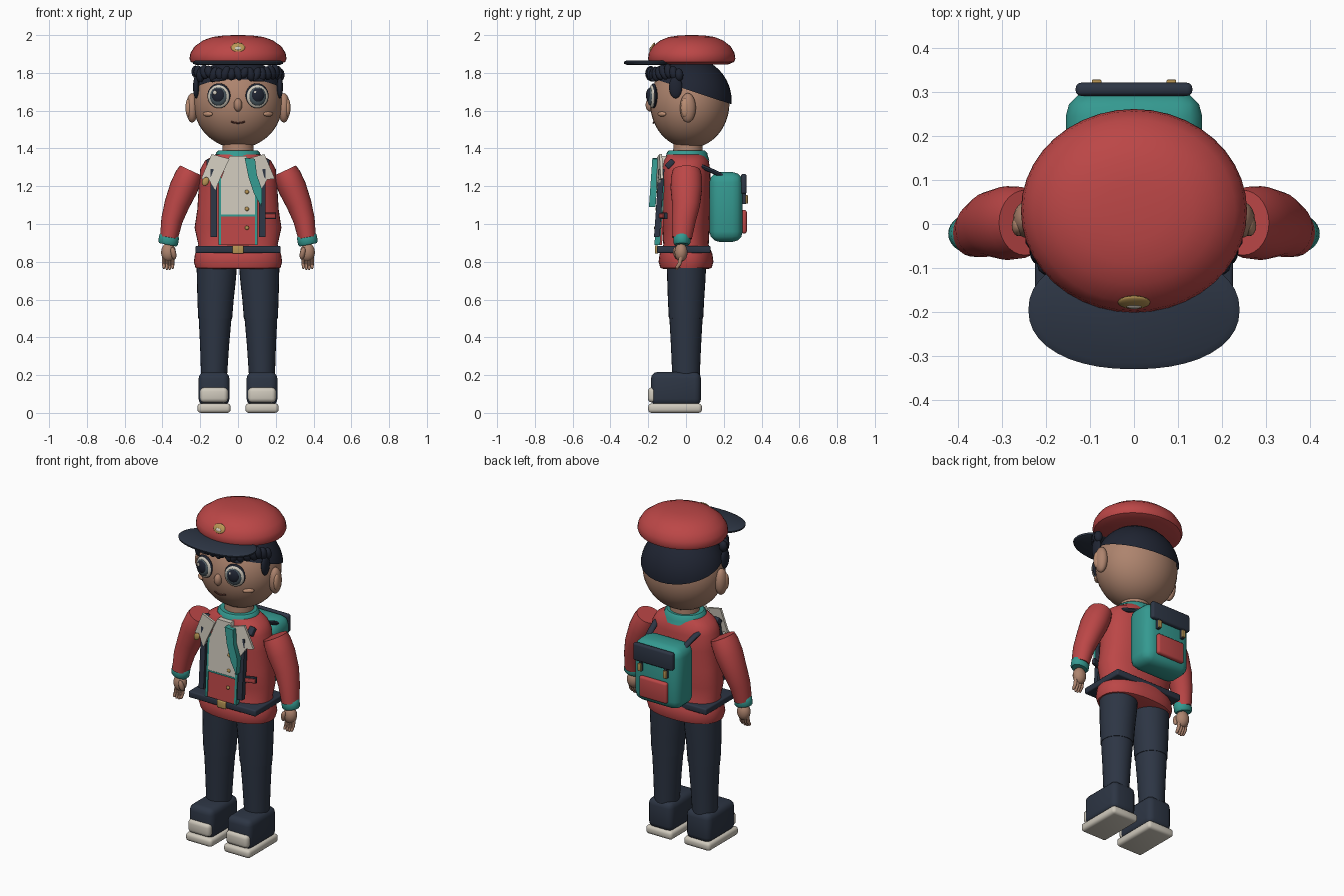
import bpy, bmesh, math, random
from mathutils import Vector, Matrix, Euler

random.seed(4)
if "Cube" in bpy.data.objects:
    bpy.data.objects.remove(bpy.data.objects["Cube"])
parts = []


def material(name, r, g, b):
    m = bpy.data.materials.new(name)
    m.use_nodes = True
    m.diffuse_color = (r, g, b, 1)
    bsdf = next(n for n in m.node_tree.nodes if n.type == 'BSDF_PRINCIPLED')
    bsdf.inputs["Base Color"].default_value = (r, g, b, 1)
    return m


RED = material("jacket red", .5, .062, .062)
TEAL = material("teal", .035, .32, .28)
NAVY = material("navy", .026, .036, .058)
HAIR = material("hair black", .014, .018, .032)
CREAM = material("cream", .62, .58, .5)
SKIN = material("skin", .42, .23, .155)
BLUSH = material("warm skin", .5, .27, .17)
GOLD = material("gold", .48, .3, .09)
IRIS = material("iris grey", .07, .1, .12)
MOUTH = material("mouth brown", .12, .04, .03)


def finish(name, bm, mat):
    bmesh.ops.recalc_face_normals(bm, faces=bm.faces)
    me = bpy.data.meshes.new(name)
    bm.to_mesh(me)
    bm.free()
    me.materials.append(mat)
    ob = bpy.data.objects.new(name, me)
    bpy.context.collection.objects.link(ob)
    parts.append(ob)
    return ob


def place(loc, rot, size):
    return Matrix.LocRotScale(Vector(loc), Euler(rot), Vector(size))


def ball(name, mat, loc, rad, rot=(0, 0, 0), seg=20, cut=None):
    bm = bmesh.new()
    bmesh.ops.create_uvsphere(bm, u_segments=seg, v_segments=seg * 2 // 3, radius=1,
                              matrix=place(loc, rot, rad))
    if cut:
        bmesh.ops.bisect_plane(bm, geom=bm.verts[:] + bm.edges[:] + bm.faces[:],
                               plane_co=cut[0], plane_no=cut[1], clear_inner=True)
    return finish(name, bm, mat)


def box(name, mat, loc, size, bevel=0, rot=(0, 0, 0)):
    bm = bmesh.new()
    bmesh.ops.create_cube(bm, size=1, matrix=Matrix.Diagonal((*size, 1)))
    if bevel:
        bmesh.ops.bevel(bm, geom=bm.edges[:], offset=bevel, segments=3,
                        profile=.5, affect='EDGES')
    bm.transform(place(loc, rot, (1, 1, 1)))
    return finish(name, bm, mat)


def loft(name, mat, rings, seg=28, power=2):
    """Skin rings (x, y, z, half width, half depth) strung along a path."""
    bm = bmesh.new()
    pts = [Vector(r[:3]) for r in rings]
    loops = []
    for i, r in enumerate(rings):
        t = (pts[min(i + 1, len(pts) - 1)] - pts[max(i - 1, 0)]).normalized()
        ref = Vector((0, 0, 1)) if abs(t.y) > .8 else Vector((0, 1, 0))
        u = ref.cross(t).normalized()
        v = t.cross(u)
        loop = []
        for k in range(seg):
            a = math.tau * k / seg
            c, s = math.cos(a), math.sin(a)
            c = math.copysign(abs(c) ** (2 / power), c)
            s = math.copysign(abs(s) ** (2 / power), s)
            loop.append(bm.verts.new(pts[i] + u * c * r[3] + v * s * r[4]))
        loops.append(loop)
    for a, b in zip(loops, loops[1:]):
        for k in range(seg):
            n = (k + 1) % seg
            bm.faces.new((a[k], a[n], b[n], b[k]))
    bm.faces.new(loops[0])
    bm.faces.new(loops[-1])
    return finish(name, bm, mat)


def plate(name, mat, outline, lift, thick=.012, bend=0, side=1):
    """Flat cloth shape drawn in x, z and laid on the sloping chest."""
    bm = bmesh.new()
    layers = []
    for d in (lift, lift - thick):
        layers.append([bm.verts.new((side * x, -.118 - (1.35 - z) * .07 - d + bend * x * x, z))
                       for x, z in outline])
    front, back = layers
    bm.faces.new(front)
    bm.faces.new(back)
    for k in range(len(front)):
        n = (k + 1) % len(front)
        bm.faces.new((front[k], front[n], back[n], back[k]))
    return finish(name, bm, mat)


def strip(name, mat, x0, x1, z0, z1, lift, thick=.012):
    return plate(name, mat, [(x0, z0), (x1, z0), (x1, z1), (x0, z1)], lift, thick)


# Head, face and hair
ball("head", SKIN, (0, .02, 1.64), (.236, .21, .238), seg=36)
ball("hair_shell", HAIR, (0, .025, 1.65), (.243, .217, .23), seg=36,
     cut=((0, .04, 1.70), (0, .33, 1)))
ball("nose", SKIN, (0, -.19, 1.63), (.022, .024, .035))
loft("mouth", MOUTH, [(x, -.174 + 3 * x * x, 1.534 + 6 * x * x, .004, .004)
                      for x in (-.036, -.018, 0, .018, .036)], seg=8)
for s, tag in ((1, "left"), (-1, "right")):
    ball(tag + "_ear", SKIN, (s * .243, .01, 1.615), (.032, .042, .078))
    ball(tag + "_inner_ear", BLUSH, (s * .262, -.004, 1.615), (.016, .024, .05))
    ball(tag + "_cheek", BLUSH, (s * .16, -.128, 1.582), (.032, .012, .013), (0, 0, s * .7))
    # Eyes are stacked shallow discs along one gaze direction
    gaze = Vector((s * .2, -.98, 0))
    centre = Vector((s * .101, -.172, 1.675))
    for label, mat, out, dx, dz, rad in (
            ("eye_rim", HAIR, 0, 0, .004, .066), ("eye_white", CREAM, .008, 0, 0, .061),
            ("iris", IRIS, .016, 0, 0, .049), ("pupil", HAIR, .022, 0, .006, .038),
            ("eye_glint", CREAM, .034, -.014, .02, .011)):
        ball(tag + "_" + label, mat, centre + gaze * out + Vector((dx, 0, dz)),
             (rad * .94, .017 if rad > .02 else .005, rad), (0, 0, s * .2))
    ball(tag + "_sideburn", HAIR, (s * .222, -.055, 1.725), (.016, .035, .06))
    ball(tag + "_brow", HAIR, (s * .1, -.178, 1.765), (.042, .01, .01), (0, s * .15, s * .3))

# Curly fringe under the cap
for k in range(19):
    a = (k - 9) / 9 * 1.3
    ball("fringe_curl", HAIR,
         (.232 * math.sin(a), .02 - .212 * math.cos(a), 1.81 - random.uniform(0, .02)),
         (.023, .024, random.uniform(.032, .046)), (0, random.uniform(-.5, .5), a), seg=10)

# Cap with visor and badge
loft("cap", RED, [(0, .03, z, r, r * .9) for z, r in (
    (1.845, .215), (1.858, .25), (1.875, .257), (1.905, .252), (1.94, .23),
    (1.972, .185), (1.99, .135), (1.998, .075), (2, .02))], seg=40)
loft("visor", NAVY, [(0, -.195, z, .24 - d, .135 - d) for z, d in (
    (1.841, .02), (1.848, .003), (1.858, 0), (1.866, .015))], seg=40, power=2.2)
ball("cap_badge", GOLD, (0, -.178, 1.935), (.037, .008, .028), (-.5, 0, 0))
ball("badge_centre", CREAM, (0, -.186, 1.93), (.018, .006, .01), (-.5, 0, 0))

# Neck, collar and jacket body
loft("neck", SKIN, [(0, .01, 1.34, .085, .08), (0, .01, 1.45, .08, .075)])
loft("collar", TEAL, [(0, .005, z, r, r * .92) for z, r in (
    (1.335, .13), (1.355, .122), (1.378, .116), (1.388, .105))])
loft("jacket", RED, [(0, 0, *r) for r in (
    (.762, .2, .12), (.768, .225, .136), (.8, .234, .145), (.84, .228, .14),
    (.89, .21, .12), (.98, .23, .125), (1.08, .215, .127), (1.2, .208, .13),
    (1.29, .2, .128), (1.335, .175, .12), (1.368, .12, .1))], seg=40, power=2.3)
box("belt", NAVY, (0, -.012, .865), (.45, .284, .038), .008)
box("belt_buckle", GOLD, (0, -.156, .865), (.058, .016, .044), .005)

# Shirt front, jacket edges and lapels
plate("shirt", CREAM, [(-.09, 1.05), (.09, 1.05), (.09, 1.24), (.045, 1.36),
                       (-.045, 1.36), (-.09, 1.24)], .018, .035)
strip("shirt_lower", RED, -.09, .09, .89, 1.042, .012, .035)
strip("shirt_trim", TEAL, -.09, .09, 1.041, 1.05, .02, .03)
for z in (1.17, 1.08, .98):
    ball("button", GOLD, (.047, -.137 - (1.35 - z) * .07, z), (.011, .006, .011), seg=12)
for s, tag in ((1, "left"), (-1, "right")):
    strip(tag + "_front_trim", TEAL, s * .09, s * .104, .89, 1.25, .017, .03)
    strip(tag + "_harness_strap", NAVY, s * .112, s * .145, .93, 1.29, .022, .03)
    plate(tag + "_lapel", CREAM, [(.14, 1.37), (.045, 1.345), (.09, 1.25), (.12, 1.18),
                                  (.155, 1.235), (.195, 1.24)], .042, .014, .9, s)
    box(tag + "_strap_front", NAVY, (s * .15, -.085, 1.318), (.034, .05, .03), .006, (.8, 0, 0))
    loft(tag + "_strap_back", NAVY, [(s * .14, .08, 1.305, .018, .012),
                                     (s * .13, .14, 1.28, .018, .012),
                                     (s * .12, .2, 1.25, .018, .012)], seg=12)
plate("scarf_tail", TEAL, [(.035, 1.35), (.09, 1.345), (.1, 1.26), (.128, 1.18), (.125, 1.09),
                           (.085, 1.16), (.055, 1.25)], .06, .035)
box("pocket_edge", NAVY, (.165, -.118, 1.043), (.075, .02, .034), .004, (0, 0, .35))
box("pocket_welt", RED, (.166, -.123, 1.043), (.067, .022, .024), .004, (0, 0, .35))
ball("lapel_pin", GOLD, (-.172, -.148, 1.225), (.018, .008, .024), (0, .4, 0), seg=12)

for s, tag in ((1, "left"), (-1, "right")):
    # Sleeve, cuff and hand
    loft(tag + "_sleeve", RED, [(s * x, y, z, r, r * 1.12) for x, y, z, r in (
        (.247, .003, 1.282, .066), (.262, .003, 1.25, .073), (.288, .002, 1.19, .075),
        (.325, 0, 1.1, .066), (.35, -.012, 1.02, .057), (.366, -.022, .925, .047))])
    loft(tag + "_cuff", TEAL, [(s * x, -.022, z, r, r * .85) for x, z, r in (
        (.362, .945, .046), (.364, .935, .053), (.37, .9, .053), (.372, .89, .045))])
    ball(tag + "_palm", SKIN, (s * .368, -.026, .85), (.039, .034, .05))
    ball(tag + "_thumb", SKIN, (s * .342, -.052, .845), (.015, .016, .034), (.2, s * .2, 0), seg=12)
    for k in range(4):
        x = s * (.346 + .0155 * k)
        tip = .755 + .006 * abs(k - 1.5)
        loft(tag + "_finger", SKIN, [(x, -.026, .83, .009, .012), (x, -.034, .79, .009, .011),
                                     (x, -.047, tip + .008, .008, .009),
                                     (x, -.05, tip, .004, .005)], seg=10)
    # Trousers
    loft(tag + "_thigh", NAVY, [(s * .112, .002, .82, .108, .105), (s * .114, .002, .72, .104, .102),
                                (s * .119, 0, .6, .096, .096), (s * .121, 0, .5, .09, .091)])
    loft(tag + "_shin", NAVY, [(s * .121, 0, .52, .088, .089), (s * .124, 0, .36, .077, .08),
                               (s * .127, 0, .18, .068, .072)])
    # Shoe
    box(tag + "_shoe", NAVY, (s * .127, -.053, .128), (.163, .265, .178), .035)
    box(tag + "_toe_cap", CREAM, (s * .127, -.177, .095), (.148, .05, .08), .022)
    box(tag + "_sole", CREAM, (s * .127, -.058, .025), (.176, .285, .05), .018)

# Backpack
box("backpack", TEAL, (0, .212, 1.09), (.31, .176, .37), .055)
box("backpack_flap", NAVY, (0, .306, 1.212), (.265, .03, .106), .012)
box("backpack_pocket", RED, (0, .307, 1.012), (.185, .03, .125), .013)
for s in (1, -1):
    box("backpack_buckle", GOLD, (s * .085, .322, 1.13), (.022, .012, .045), .003)
    box("buckle_tab", NAVY, (s * .085, .306, 1.135), (.016, .024, .06))

# Smooth shading with crisp edges
bpy.ops.object.select_all(action='DESELECT')
for ob in parts:
    ob.select_set(True)
bpy.context.view_layer.objects.active = parts[0]
bpy.ops.object.shade_smooth_by_angle(angle=math.radians(40))
